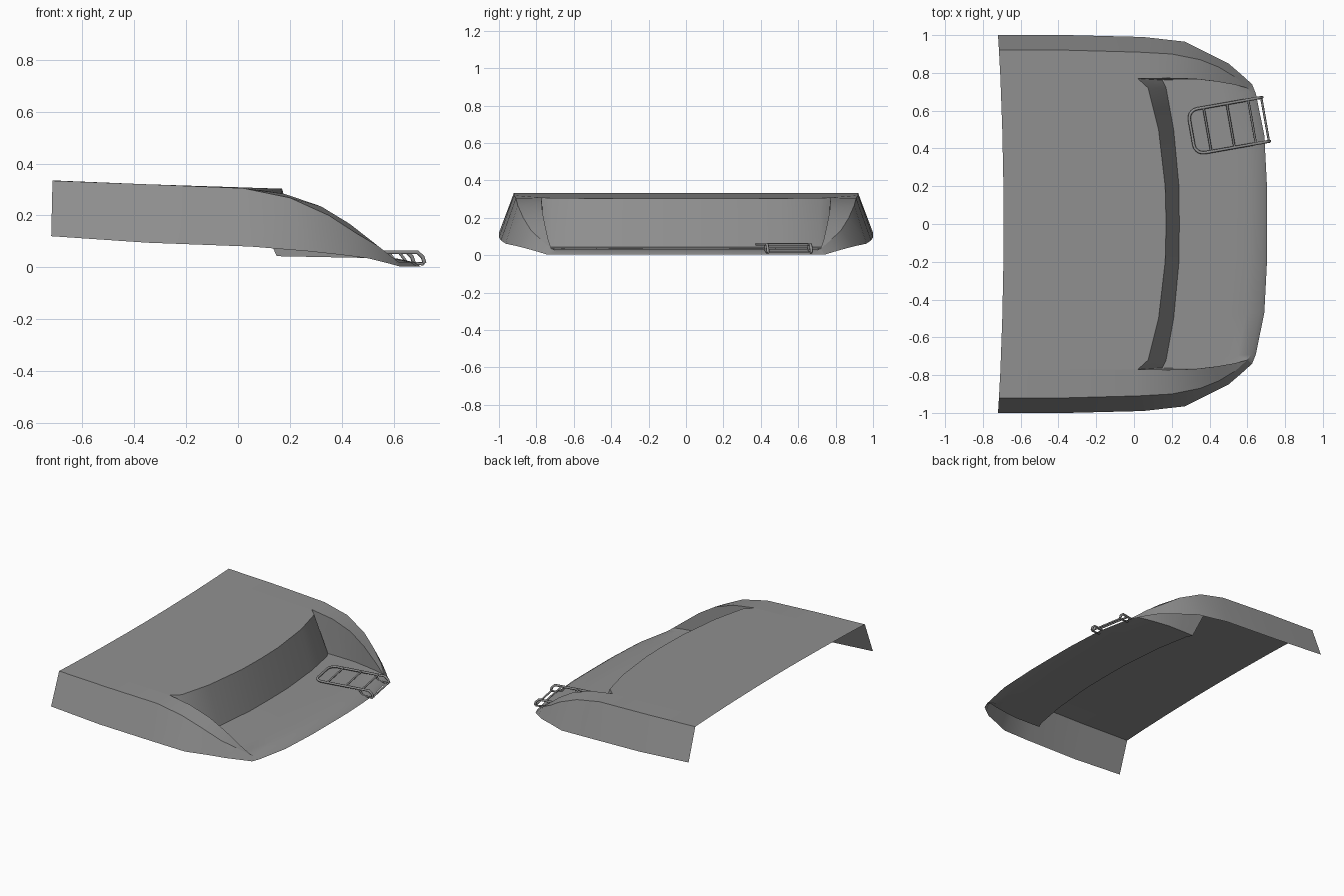
import bpy, bmesh, math
from mathutils import Vector, Matrix

cube = bpy.data.objects.get("Cube")
if cube:
    bpy.data.objects.remove(cube, do_unlink=True)


def material(name, rgb):
    m = bpy.data.materials.new(name)
    m.use_nodes = True
    m.diffuse_color = (*rgb, 1)
    m.node_tree.nodes["Principled BSDF"].inputs["Base Color"].default_value = (*rgb, 1)
    return m


grey = material("hull grey", (0.28, 0.28, 0.28))


def sheet(name, rows, facing):
    """Skin a grid of points, face it one way and mirror it to the right side."""
    bm = bmesh.new()
    grid = [[bm.verts.new(p) for p in row] for row in rows]
    for a, b in zip(grid, grid[1:]):
        for i in range(len(a) - 1):
            bm.faces.new((a[i], a[i + 1], b[i + 1], b[i]))
    bmesh.ops.remove_doubles(bm, verts=bm.verts, dist=0.0005)
    bm.normal_update()
    total = sum((f.normal * f.calc_area() for f in bm.faces), Vector())
    if total.dot(Vector(facing)) < 0:
        bmesh.ops.reverse_faces(bm, faces=bm.faces)
    me = bpy.data.meshes.new(name)
    bm.to_mesh(me)
    bm.free()
    me.materials.append(grey)
    ob = bpy.data.objects.new(name, me)
    bpy.context.collection.objects.link(ob)
    bpy.ops.object.select_all(action='DESELECT')
    ob.select_set(True)
    bpy.context.view_layer.objects.active = ob
    bpy.ops.object.shade_smooth_by_angle(angle=math.radians(35))
    mod = ob.modifiers.new("Mirror", 'MIRROR')
    mod.use_axis = (False, True, False)
    return ob


# Long edges of the left side, from the open end to the tail
bottom = [(-.72, 1, .12), (-.35, 1, .095), (.05, .99, .08), (.27, .965, .062),
          (.4, .9, .048), (.5, .85, .035), (.57, .79, .018), (.625, .74, .003)]
ridge = [(-.715, .92, .334), (-.35, .92, .32), (.02, .91, .305), (.2, .9, .268),
         (.35, .87, .2), (.45, .83, .135), (.54, .775, .082), (.6, .72, .035)]
inner = [(-.707, .77, .334), (-.35, .77, .32), (.02, .77, .308), (.18, .772, .283),
         (.32, .768, .235), (.43, .755, .168), (.53, .738, .09), (.6, .72, .035)]
foot = [(.15, .762, .043), (.25, .765, .041), (.35, .765, .039),
        (.45, .752, .037), (.53, .738, .036), (.6, .72, .035)]

sheet("hull_side", [bottom, ridge], (0, 1, 0))
sheet("side_rail", [ridge, inner], (0, 0, 1))
sheet("well_side", [inner[2:], foot], (0, -1, 0))

# Deck and the curved step down from it, in columns from the middle outwards
step_top = [(.17, 0, .303), (.165, .2, .303), (.13, .5, .304), (.075, .72, .306), inner[2]]
step_foot = [(.24, 0, .043), (.238, .2, .043), (.21, .5, .043), (.17, .72, .043), foot[0]]
deck_end = [(-.69 - .025 * (y / .92) ** 2, y, .334) for _, y, _ in step_top]
deck_mid = [(-.35, y, .32) for _, y, _ in step_top]
sheet("deck", [deck_end, deck_mid, step_top], (0, 0, 1))
sheet("step_wall", [step_top, step_foot], (1, 0, 0))

# Low platform, easing down to the tail edge
tail = [(.705, 0, .003), (.704, .2, .003), (.69, .47, .003), (.645, .69, .003)]
profile = [(0, .043), (.21, .041), (.42, .039), (.63, .037), (.8, .034), (.947, .02), (1, .003)]
columns = []
for a, b in zip(step_foot, tail):
    p, q = Vector(a), Vector(b)
    columns.append([(*p.lerp(q, t).xy, z) for t, z in profile])
columns.append(foot + [bottom[-1]])
sheet("platform", columns, (0, 0, 1))

# Boarding ladder lying on the platform
place = Matrix.Translation((.305, .485, 0)) @ Matrix.Rotation(math.radians(10), 4, 'Z')


def tube(name, points, radius):
    cu = bpy.data.curves.new(name, 'CURVE')
    cu.dimensions = '3D'
    cu.bevel_depth = radius
    cu.bevel_resolution = 1
    cu.use_fill_caps = True
    sp = cu.splines.new('POLY')
    sp.points.add(len(points) - 1)
    for sp_pt, p in zip(sp.points, points):
        sp_pt.co = (*p, 1)
    cu.materials.append(grey)
    ob = bpy.data.objects.new(name, cu)
    ob.matrix_world = place
    bpy.context.collection.objects.link(ob)


half, bend, top = .118, .05, .058
arc = [(bend * (1 - math.cos(a)), half - bend * (1 - math.sin(a)), top)
       for a in [math.pi / 2 * k / 5 for k in range(5, -1, -1)]]
side = [(.4, half, .016), (.392, half, .04), (.372, half, top)] + arc
frame = side + [(x, -y, z) for x, y, z in reversed(side)]
tube("ladder_frame", frame, .008)
for i, (x, z) in enumerate([(.085, top), (.21, top), (.325, top), (.395, .016)]):
    tube(f"ladder_rung_{i + 1}", [(x, -half, z), (x, half, z)], .006)
for label, y in (("left", half), ("right", -half)):
    tube(f"ladder_foot_{label}", [(.3, y, top), (.33, y, .02), (.395, y, .012)], .006)
